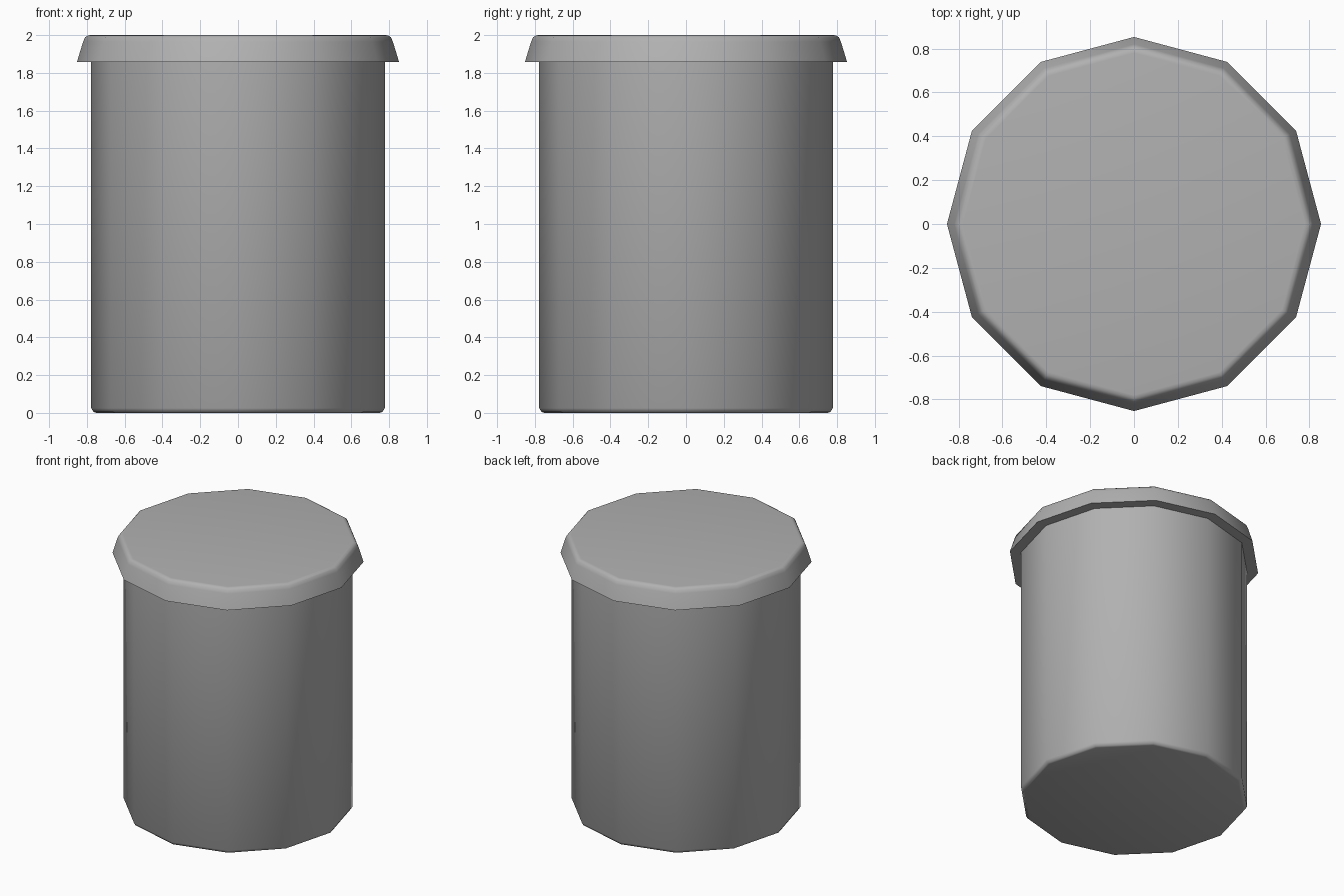
import bpy, bmesh, math

if "Cube" in bpy.data.objects:
    bpy.data.objects.remove(bpy.data.objects["Cube"])

SIDES = 12

# Darker grey for the whole can
grey = bpy.data.materials.new("dark_grey")
grey.diffuse_color = (0.44, 0.44, 0.44, 1)
grey.use_nodes = True
grey.node_tree.nodes["Principled BSDF"].inputs["Base Color"].default_value = grey.diffuse_color


def lathe(name, profile):
    """Revolve (radius, z) points into a closed 12-sided solid."""
    bm = bmesh.new()
    rings = []
    for r, z in profile:
        angles = [2 * math.pi * i / SIDES for i in range(SIDES)]
        rings.append([bm.verts.new((r * math.cos(a), r * math.sin(a), z)) for a in angles])
    for low, high in zip(rings, rings[1:]):
        for i in range(SIDES):
            j = (i + 1) % SIDES
            bm.faces.new((low[i], low[j], high[j], high[i]))
    bm.faces.new(rings[0][::-1])
    bm.faces.new(rings[-1])
    mesh = bpy.data.meshes.new(name)
    bm.to_mesh(mesh)
    bm.free()
    mesh.materials.append(grey)
    obj = bpy.data.objects.new(name, mesh)
    bpy.context.collection.objects.link(obj)
    bpy.ops.object.select_all(action='DESELECT')
    obj.select_set(True)
    bpy.context.view_layer.objects.active = obj
    bpy.ops.object.shade_smooth_by_angle(angle=math.radians(50))
    return obj


# Straight body with a softened bottom edge
lathe("can_body", [(0.75, 0), (0.765, 0.005), (0.777, 0.025), (0.777, 1.86)])

# Overhanging lid, flat underneath, tapered with a rounded top edge
lathe("lid", [(0.853, 1.857), (0.82, 1.965), (0.81, 1.988), (0.795, 1.998), (0.78, 2.0)])
